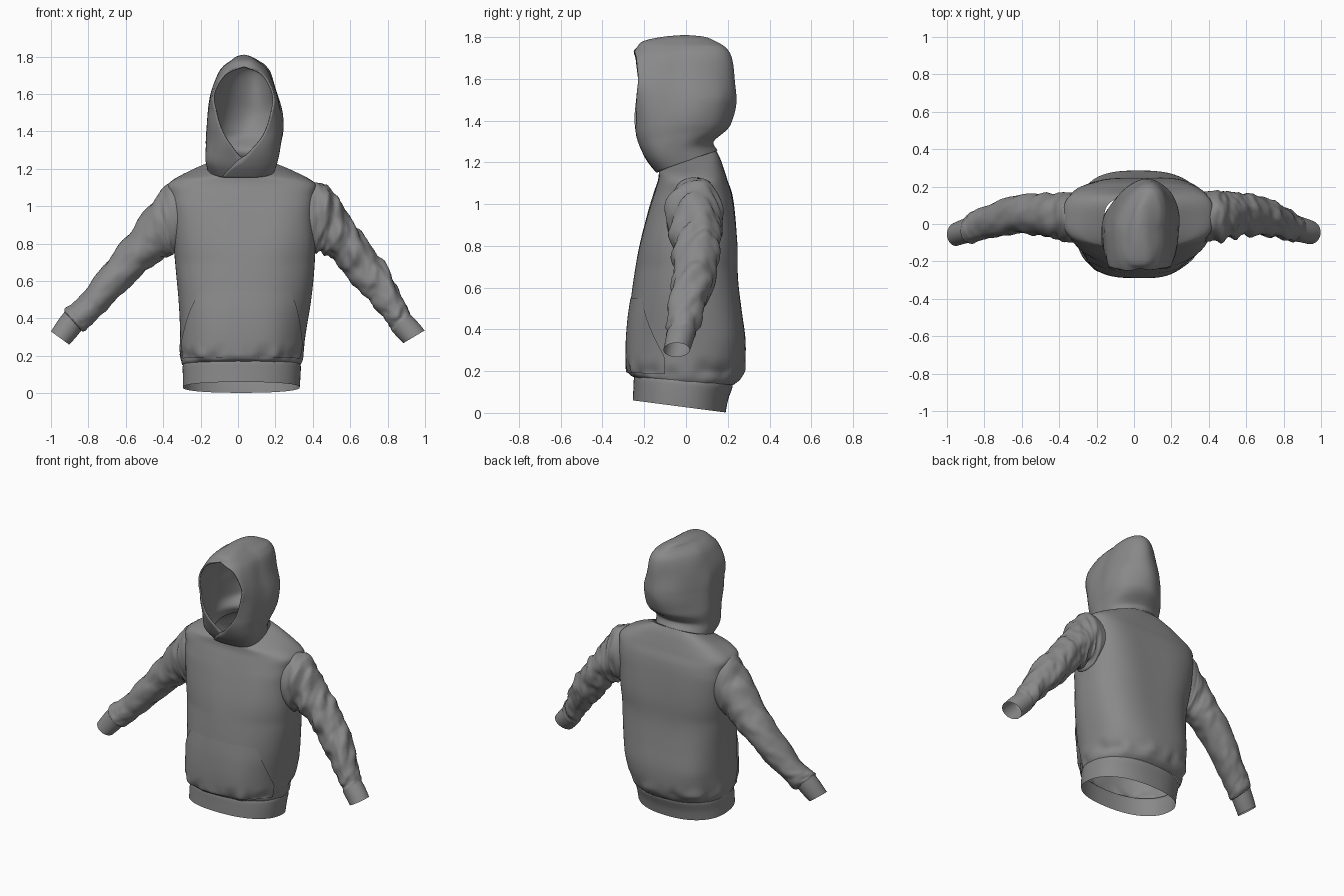
import bpy, bmesh
from math import sin, cos, pi
from mathutils import Vector, noise

if "Cube" in bpy.data.objects:
    bpy.data.objects.remove(bpy.data.objects["Cube"])

# Charcoal cloth
cloth_mat = bpy.data.materials.new("charcoal_cloth")
cloth_mat.diffuse_color = (.25, .25, .25, 1)
cloth_mat.use_nodes = True
cloth_mat.node_tree.nodes["Principled BSDF"].inputs["Base Color"].default_value = cloth_mat.diffuse_color


def smooth_rows(rows, steps):
    """Catmull-Rom interpolation through rows of numbers."""
    out, last = [], len(rows) - 1
    for i in range(last):
        a, b, c, d = (rows[max(i - 1, 0)], rows[i], rows[i + 1], rows[min(i + 2, last)])
        for s in range(steps):
            t = s / steps
            out.append([0.5 * (2 * q + (r - p) * t + (2 * p - 5 * q + 4 * r - w) * t * t
                               + (3 * q - p - 3 * r + w) * t ** 3)
                        for p, q, r, w in zip(a, b, c, d)])
    return out + [list(rows[-1])]


def skin(name, grid, closed, drop=None):
    """Skin a grid of points; drop(center) removes hidden faces."""
    bm = bmesh.new()
    vs = [[bm.verts.new(p) for p in row] for row in grid]
    n = len(grid[0])
    for a, b in zip(vs, vs[1:]):
        for j in range(n if closed else n - 1):
            k = (j + 1) % n
            bm.faces.new((a[j], a[k], b[k], b[j]))
    if drop:
        gone = [f for f in bm.faces if drop(f.calc_center_median())]
        bmesh.ops.delete(bm, geom=gone, context='FACES')
    bmesh.ops.remove_doubles(bm, verts=bm.verts, dist=.0003)
    bmesh.ops.recalc_face_normals(bm, faces=bm.faces)
    me = bpy.data.meshes.new(name)
    bm.to_mesh(me)
    bm.free()
    me.materials.append(cloth_mat)
    ob = bpy.data.objects.new(name, me)
    bpy.context.collection.objects.link(ob)
    for f in me.polygons:
        f.use_smooth = True
    return ob


def power(v, e):
    return abs(v) ** e * (1 if v >= 0 else -1)


def oval(row, t, front=2.3, back=2.3):
    """Superellipse point; row = z, left, right, front, back, tilt; t = 0 faces front."""
    z, xl, xr, yf, yb, tilt = row[:6]
    e = 2 / (front if cos(t) > 0 else back)
    u, v = power(sin(t), e), -power(cos(t), e)
    return Vector(((xl + xr) / 2 + u * (xr - xl) / 2,
                   (yf + yb) / 2 + v * (yb - yf) / 2, z + tilt * v))


def body(row, t, scale=1.0):
    """Torso point: boxier at the armholes, soft folds, gathers above the hem."""
    n = 2.3 + .9 * max(0, 1 - abs(row[0] - 1.0) / .3)
    p = oval(row, t, n, n + .5 * min(1, max(0, (row[0] - .15) / .2)))
    fold = 0.02 * noise.noise(Vector((p.x * 5, p.y * 5, p.z * 1.8)))
    gather = max(0, 1 - abs(p.z - 0.2) / 0.07) * 0.045
    fold += gather * noise.noise(Vector((p.x * 16, p.y * 16, p.z * 8)))
    fade = min(1, max(0, (1.2 - p.z) / 0.2))
    k = scale + fold * fade * 1.6
    return Vector((0.03 + (p.x - 0.03) * k, p.y * k, p.z))


def turn(n):
    return [2 * pi * i / n for i in range(n)]


# Torso
torso_rows = smooth_rows([
    (.152, -.295, .335, -.25, .225, -.018), (.175, -.302, .343, -.272, .255, -.012),
    (.23, -.306, .35, -.286, .277, -.004), (.35, -.306, .365, -.286, .282, 0),
    (.5, -.315, .39, -.27, .265, 0), (.65, -.33, .41, -.248, .25, 0),
    (.8, -.345, .42, -.222, .248, 0), (.95, -.355, .412, -.185, .235, 0),
    (1.05, -.365, .415, -.155, .22, 0), (1.11, -.375, .42, -.135, .2, 0),
    (1.15, -.33, .37, -.13, .185, .008), (1.185, -.245, .28, -.13, .165, .03),
    (1.21, -.16, .19, -.128, .145, .045)], 6)


def armhole(c):
    return .84 < c.z < 1.07 and -.05 < c.y < .11 and (c.x < -.31 or c.x > .35)


skin("torso", [[body(r, t) for t in turn(96)] for r in torso_rows], True, armhole)

# Hem band, open at the bottom
hem_rows = smooth_rows([
    (.031, -.295, .33, -.255, .19, -.029), (.09, -.295, .334, -.252, .202, -.026),
    (.14, -.296, .336, -.25, .222, -.02), (.155, -.292, .332, -.246, .222, -.018)], 4)
skin("hem_band", [[oval(r, t) for t in turn(96)] for r in hem_rows], True)

# Front pouch pocket, following the torso
pocket = []
for r in torso_rows:
    z = r[0]
    if .18 < z < .56:
        a = 1.27 if z < .27 else 1.27 - .57 * (z - .27) / .27
        lift = 1.026 - .016 * max(0, (z - .46) / .09)
        pocket.append([body(r, a * (i / 30 - 1), lift) for i in range(61)])
skin("pocket", pocket, False)

# Hood: z, left, right, front, back, tilt, half angle of the face opening
hood_rows = smooth_rows([
    (1.205, -.16, .188, -.135, .15, .05, -.4), (1.26, -.172, .205, -.185, .13, .04, -.1),
    (1.33, -.17, .222, -.222, .192, .03, .1), (1.40, -.166, .232, -.249, .214, .005, .42),
    (1.5, -.158, .222, -.285, .235, 0, .75), (1.6, -.142, .2, -.33, .228, 0, 1.05),
    (1.7, -.105, .168, -.275, .212, 0, .69), (1.745, -.075, .137, -.236, .185, 0, 0),
    (1.775, -.035, .1, -.205, .135, 0, 0), (1.796, -.005, .066, -.11, .085, 0, 0),
    (1.805, .032, .032, -.005, -.005, 0, 0)], 6)
hood = []
for r in hood_rows:
    line = []
    cx, cy = (r[1] + r[2]) / 2, (r[3] + r[4]) / 2
    gap = r[6] if r[0] < 1.7449 else 0
    for i in range(81):
        s = i / 80
        t = gap + (2 * pi - 2 * gap) * s
        p = oval(r, t, 3, 1.9)
        # the wearer's left flap laps over the right; the back leans sideways
        lap = max(0, min(1, (1.4 - r[0]) / .1)) * .08 * max(0, .5 - s)
        k = 1 + lap + .05 * noise.noise(Vector((p.x * 7, p.y * 7, p.z * 6)))
        lean = .05 * max(0, p.y - cy) / max(.05, r[4] - cy) * min(1, max(0, (r[0] - 1.2) / .3))
        lean *= min(1, max(0, (1.805 - r[0]) / .05))
        line.append((cx + (p.x - cx) * k + lean, cy + (p.y - cy) * k, p.z))
    hood.append(line)
shell = skin("hood", hood, False)
mod = shell.modifiers.new("thickness", 'SOLIDIFY')
mod.thickness, mod.offset = .01, 0


# Sleeves and cuffs: outer x, z, inner x, z, centre y, half depth
def tube(name, rows, steps, wrinkle, seed):
    grid, rs = [], smooth_rows(rows, steps)
    for i, (xu, zu, xl, zl, y, ry) in enumerate(rs):
        up, low = Vector((xu, y, zu)), Vector((xl, y, zl))
        mid, half = (up + low) / 2, (up - low) / 2
        fade = min(1, max(0, i - 6) / 10, (len(rs) - 1 - i) / 3)
        ring = []
        for t in turn(40):
            d = half * cos(t) + Vector((0, ry * sin(t), 0))
            q = Vector((i / steps * 1.7 + sin(t) * .6, cos(t) * 1.1, sin(t) * 1.1 + seed))
            k = noise.noise(q) + .45 * noise.noise(q * 2.1)
            ring.append(mid + d * (1 + wrinkle * fade * k))
        grid.append(ring)
    skin(name, grid, True)


tube("right_sleeve", [
    (-.28, 1.11, -.29, .79, .035, .128), (-.37, 1.122, -.335, .75, .035, .135),
    (-.445, 1.04, -.365, .735, .04, .125), (-.55, .9, -.425, .705, .05, .112),
    (-.65, .77, -.52, .63, .052, .105), (-.75, .64, -.64, .51, .035, .098),
    (-.85, .51, -.745, .405, .005, .085), (-.915, .46, -.815, .335, -.022, .08),
    (-.928, .435, -.838, .335, -.03, .07)], 9, .12, 2.0)
tube("left_sleeve", [
    (.32, 1.11, .34, .79, .04, .128), (.42, 1.125, .4, .755, .04, .135),
    (.505, 1.085, .435, .75, .042, .128), (.58, .96, .49, .73, .048, .118),
    (.655, .86, .565, .65, .05, .108), (.74, .755, .645, .55, .04, .1),
    (.82, .63, .72, .475, .015, .09), (.885, .495, .79, .39, -.01, .08),
    (.922, .42, .825, .33, -.025, .07)], 9, .19, 7.0)
tube("right_cuff", [
    (-.926, .437, -.836, .337, -.03, .068), (-.965, .385, -.868, .297, -.042, .065),
    (-1.0, .33, -.903, .26, -.055, .062)], 5, .02, 1.0)
tube("left_cuff", [
    (.92, .422, .823, .332, -.025, .068), (.965, .375, .855, .297, -.035, .066),
    (.998, .335, .885, .268, -.045, .063)], 5, .02, 4.0)
